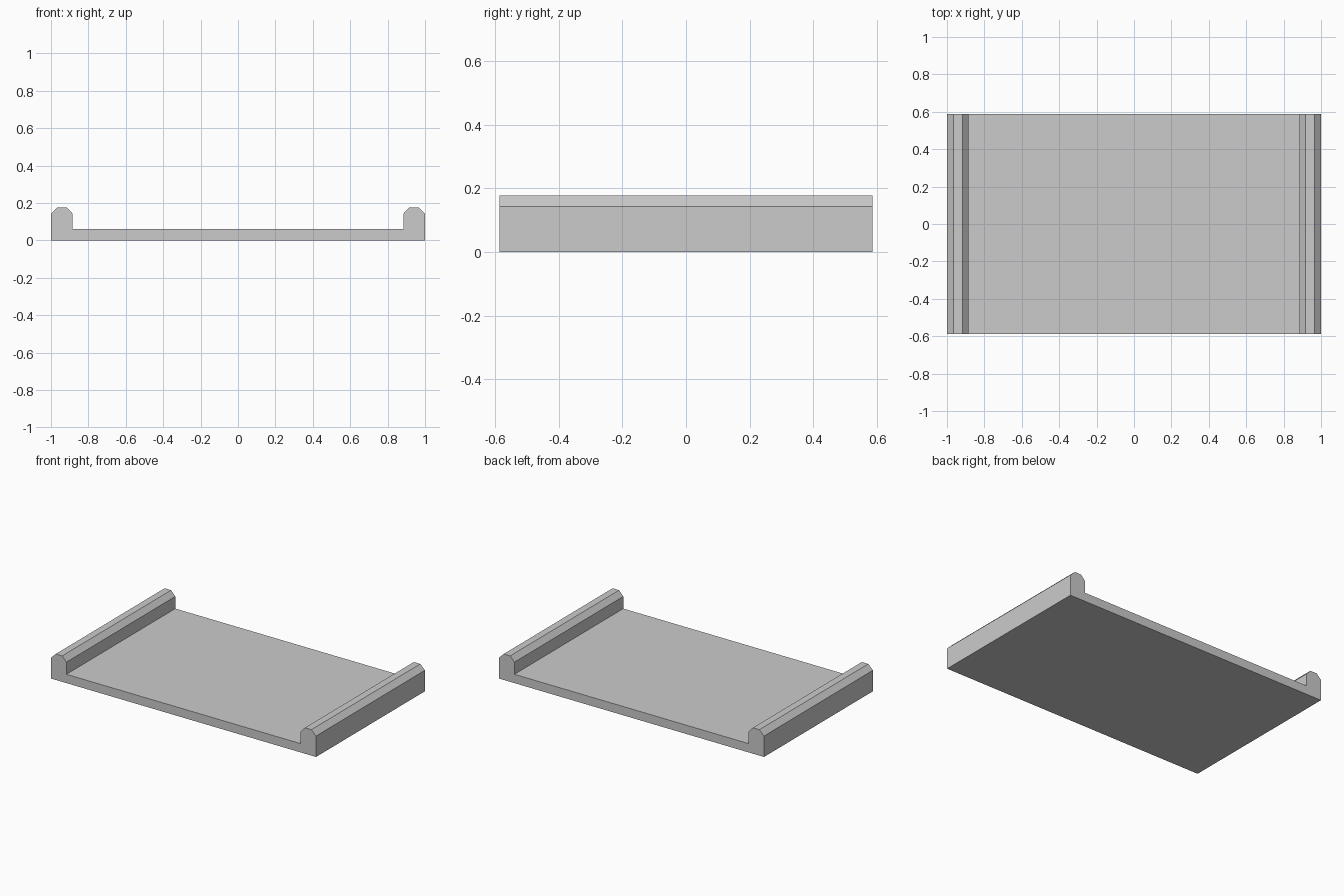
import bpy
import bmesh
from mathutils import Vector

cube = bpy.data.objects.get("Cube")
if cube:
    bpy.data.objects.remove(cube, do_unlink=True)

HALF_DEPTH = 0.587

# Plain grey material
grey = bpy.data.materials.new("plain_grey")
grey.use_nodes = True
colour = (0.6, 0.6, 0.6, 1)
grey.diffuse_color = colour
grey.node_tree.nodes["Principled BSDF"].inputs["Base Color"].default_value = colour

# Half cross-section: base corner, chamfered rail, then the tray floor
half = [(1, 0), (1, 0.143), (0.965, 0.177), (0.916, 0.177),
        (0.884, 0.143), (0.884, 0.06)]
profile = half + [(-x, z) for x, z in reversed(half)]

# Tray with side rails: mirrored section extruded from front to back
bm = bmesh.new()
section = bm.faces.new([bm.verts.new((x, -HALF_DEPTH, z)) for x, z in profile])
extruded = bmesh.ops.extrude_face_region(bm, geom=[section], use_keep_orig=True)
back = [v for v in extruded["geom"] if isinstance(v, bmesh.types.BMVert)]
bmesh.ops.translate(bm, verts=back, vec=Vector((0, 2 * HALF_DEPTH, 0)))
bmesh.ops.recalc_face_normals(bm, faces=bm.faces)

mesh = bpy.data.meshes.new("railed_tray")
bm.to_mesh(mesh)
bm.free()
mesh.materials.append(grey)
tray = bpy.data.objects.new("railed_tray", mesh)
bpy.context.collection.objects.link(tray)
